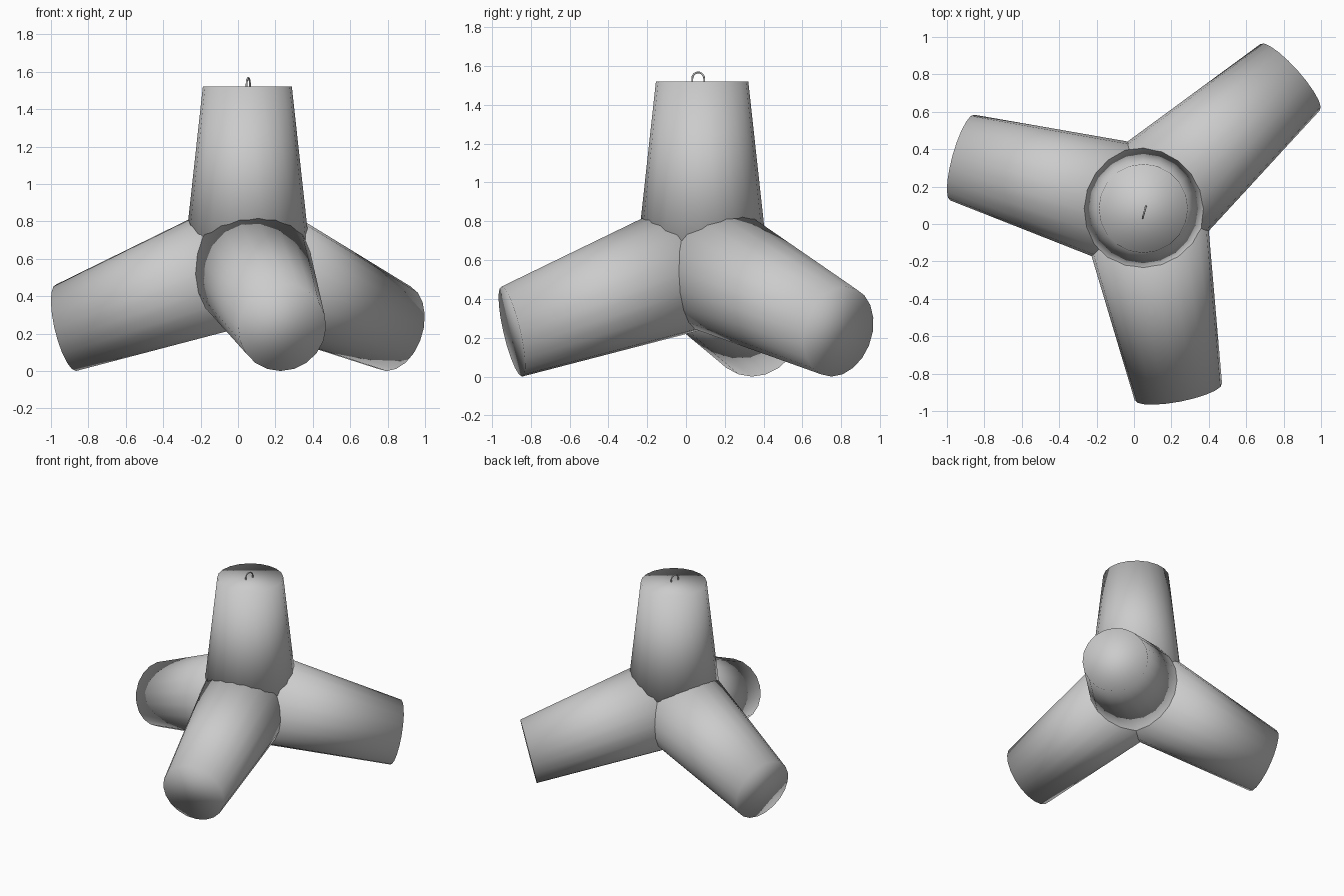
import bpy, bmesh, math
from mathutils import Vector

if "Cube" in bpy.data.objects:
    bpy.data.objects.remove(bpy.data.objects["Cube"])

HUB = Vector((0.05, 0.083, 0.59))
R_HUB, R_END, SIDES = 0.34, 0.238, 20


def ring(bm, centre, normal, radius):
    # circle of vertices facing along the normal
    ref = Vector((0, 0, 1)) if abs(normal.z) < 0.9 else Vector((0, 1, 0))
    u = normal.cross(ref).normalized()
    v = u.cross(normal).normalized()
    return [bm.verts.new(centre + radius * (u * math.cos(a) + v * math.sin(a)))
            for a in (2 * math.pi * i / SIDES for i in range(SIDES))]


def leg(name, end, face_tilt=None):
    # tapered leg from the hub; the end face may tilt less than the axis
    end = Vector(end)
    axis = (end - HUB).normalized()
    face = axis
    if face_tilt is not None:
        flat = Vector((axis.x, axis.y, 0)).normalized()
        face = flat * math.cos(face_tilt) - Vector((0, 0, math.sin(face_tilt)))
    bm = bmesh.new()
    a = ring(bm, HUB, axis, R_HUB)
    b = ring(bm, end, face, R_END)
    for i in range(SIDES):
        j = (i + 1) % SIDES
        bm.faces.new((a[i], a[j], b[j], b[i]))
    bm.faces.new(a)
    bm.faces.new(b)
    bmesh.ops.recalc_face_normals(bm, faces=bm.faces[:])
    for f in bm.faces:
        f.smooth = True
    mesh = bpy.data.meshes.new(name)
    bm.to_mesh(mesh)
    bm.free()
    obj = bpy.data.objects.new(name, mesh)
    bpy.context.collection.objects.link(obj)


# Four concrete legs
tilt = math.radians(13)
leg("top_leg", (HUB.x, HUB.y, 1.52))
leg("left_leg", (-0.918, 0.355, 0.232), tilt)
leg("front_leg", (0.237, -0.897, 0.232), tilt)
leg("back_right_leg", (0.835, 0.785, 0.232), tilt)

# Lifting loop on the top face
curve = bpy.data.curves.new("lifting_loop", 'CURVE')
curve.dimensions = '3D'
curve.bevel_depth = 0.005
curve.bevel_resolution = 2
curve.use_fill_caps = True
side = Vector((0.27, 0.96, 0)) * 0.032
base = Vector((0.055, 0.063, 1.535))
points = [base - side - Vector((0, 0, 0.03))]
points += [base - side * math.cos(t) + Vector((0, 0, 0.032 * math.sin(t)))
           for t in (math.pi * i / 10 for i in range(11))]
points += [base + side - Vector((0, 0, 0.03))]
spline = curve.splines.new('POLY')
spline.points.add(len(points) - 1)
for p, co in zip(spline.points, points):
    p.co = (*co, 1)
bpy.context.collection.objects.link(bpy.data.objects.new("lifting_loop", curve))
